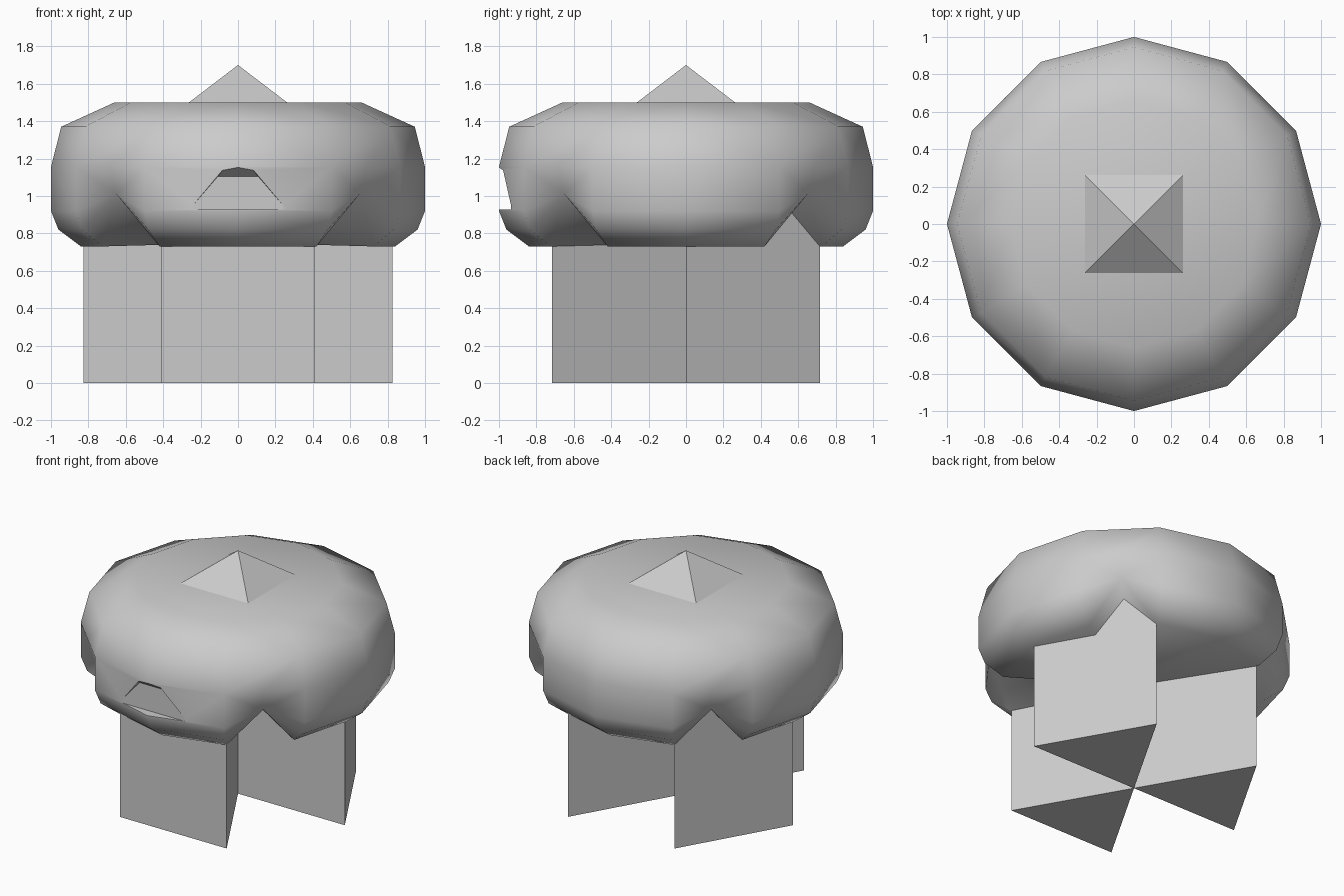
import bpy, bmesh
from math import sin, cos, radians

if "Cube" in bpy.data.objects:
    bpy.data.objects.remove(bpy.data.objects["Cube"])


def polar(r, deg, z):
    return (r * cos(radians(deg)), r * sin(radians(deg)), z)


def finish(name, bm, smooth=False):
    bmesh.ops.recalc_face_normals(bm, faces=bm.faces)
    for f in bm.faces:
        f.smooth = smooth
    me = bpy.data.meshes.new(name)
    bm.to_mesh(me)
    bm.free()
    ob = bpy.data.objects.new(name, me)
    bpy.context.collection.objects.link(ob)
    return ob


def hull(name, points):
    bm = bmesh.new()
    for p in points:
        bm.verts.new(p)
    bmesh.ops.convex_hull(bm, input=bm.verts)
    bmesh.ops.dissolve_limit(bm, angle_limit=0.01, verts=bm.verts, edges=bm.edges)
    return finish(name, bm)


# Rounded twelve-sided body, profile from top to bottom (radius, height)
profile = [(0.66, 1.5), (0.945, 1.37), (1.0, 1.155), (1.0, 0.92), (0.96, 0.82), (0.84, 0.73)]
N = 12
bm = bmesh.new()
rings = [[bm.verts.new(polar(r, i * 30, z)) for i in range(N)] for r, z in profile]
bm.faces.new(rings[0])
base = bm.verts.new((0, 0, 0.75))
for i in range(N):
    j = (i + 1) % N
    bm.faces.new((rings[0][i], rings[1][i], rings[1][j], rings[0][j]))
    a, b = [r[i] for r in rings], [r[j] for r in rings]
    if i % 3 == 1:
        # Pointed arch on each diagonal, running inward under the body
        mid = bm.verts.new(polar(cos(radians(15)), i * 30 + 15, 1.155))
        peak = bm.verts.new(polar(0.92, i * 30 + 15, 1.01))
        bm.faces.new((a[1], a[2], mid, b[2], b[1]))
        for col in (a, b):
            bm.faces.new((mid, col[2], peak))
            for k in range(2, 5):
                bm.faces.new((col[k], col[k + 1], peak))
            bm.faces.new((col[5], base, peak))
    else:
        for k in range(1, 5):
            bm.faces.new((a[k], a[k + 1], b[k + 1], b[k]))
        bm.faces.new((a[5], base, b[5]))
body = finish("body", bm, smooth=True)

# Front notch with a flat shelf and sloping ceiling
notch = hull("notch_cutter", [(s * x, y, z) for s in (-1, 1) for x, y, z in (
    (0.26, -0.935, 0.927), (0.107, -0.935, 1.105),
    (0.26, -1.1, 0.927), (0.016, -1.1, 1.227))])
notch.hide_render = True
notch.hide_viewport = True
cut = body.modifiers.new("notch", 'BOOLEAN')
cut.operation = 'DIFFERENCE'
cut.solver = 'EXACT'
cut.object = notch

# Three wedge legs meeting at the centre
for n, start in enumerate((0, 120, 240)):
    hull(f"leg_{n + 1}", [p for z in (0, 1.0) for p in (
        (0, 0, z), polar(0.826, start, z), polar(0.826, start + 60, z))])

# Pyramid on top
h = 0.262
hull("top_pyramid", [(-h, -h, 1.5), (h, -h, 1.5), (h, h, 1.5), (-h, h, 1.5), (0, 0, 1.7)])
